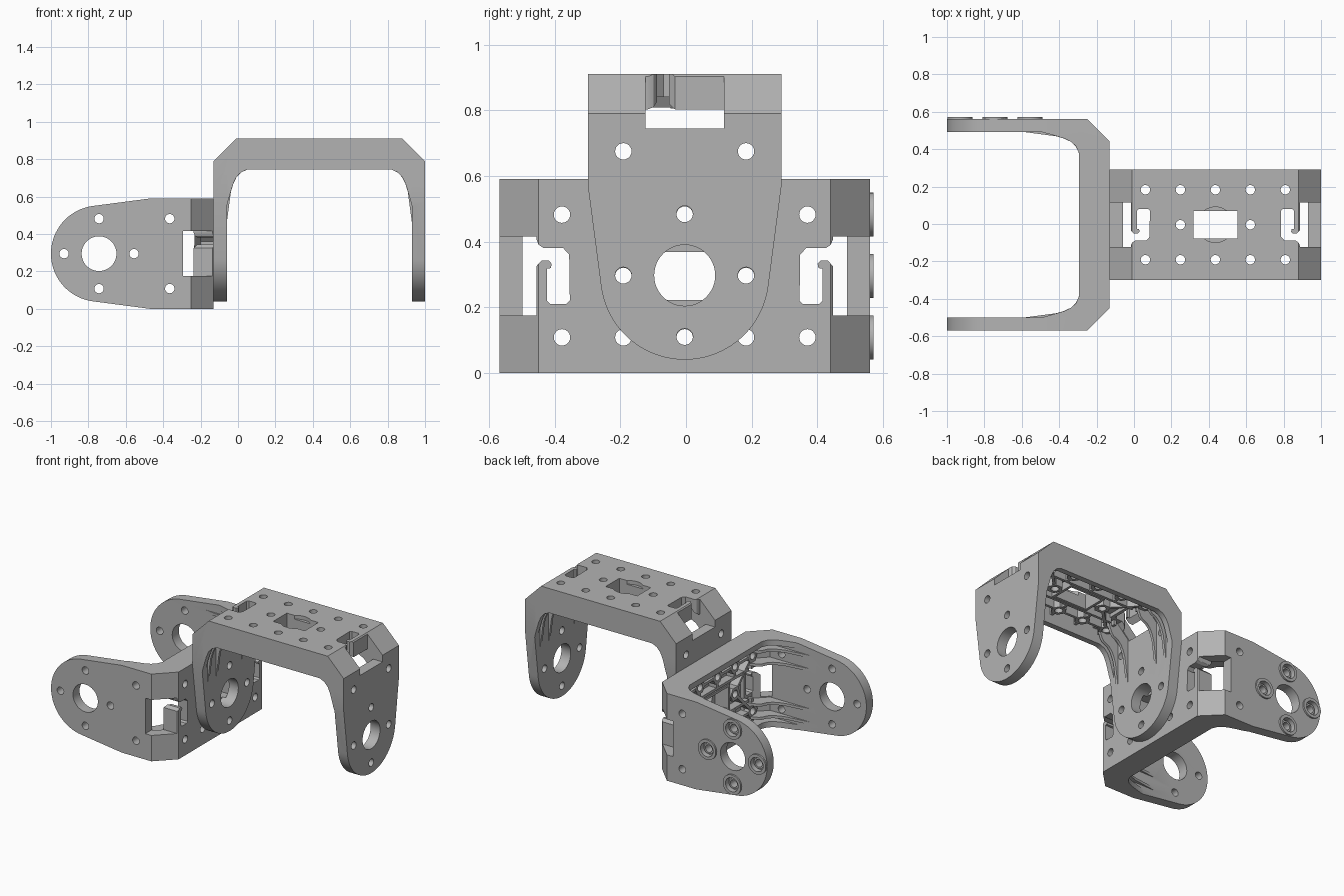
import bpy, bmesh, math
from mathutils import Matrix

cube = bpy.data.objects.get("Cube")
if cube:
    bpy.data.objects.remove(cube)

grey = bpy.data.materials.new("plain grey")
grey.use_nodes = True
COLOUR = (0.45, 0.45, 0.45, 1)
grey.diffuse_color = COLOUR
grey.node_tree.nodes["Principled BSDF"].inputs["Base Color"].default_value = COLOUR

# Local frame of a bracket: u along the span, v inward from the web face, w across.
U, V, W = range(3)
HALF, ARM, DEPTH, SIDE = 0.565, 0.07, 0.613, 0.295
PITCH, BORE = 0.187, 0.025


def prism(name, points, axis, lo, hi):
    """Extrude a 2D outline along one local axis."""
    bm = bmesh.new()
    rings = []
    for t in (lo, hi):
        ring = []
        for p in points:
            co = list(p)
            co.insert(axis, t)
            ring.append(bm.verts.new(co))
        bm.faces.new(ring)
        rings.append(ring)
    a, b = rings
    for i in range(len(a)):
        j = (i + 1) % len(a)
        bm.faces.new((a[i], a[j], b[j], b[i]))
    bmesh.ops.recalc_face_normals(bm, faces=bm.faces)
    mesh = bpy.data.meshes.new(name)
    bm.to_mesh(mesh)
    bm.free()
    mesh.materials.append(grey)
    ob = bpy.data.objects.new(name, mesh)
    bpy.context.collection.objects.link(ob)
    return ob


def combine(body, tool, operation):
    mod = body.modifiers.new("combine", "BOOLEAN")
    mod.operation, mod.solver, mod.object = operation, "EXACT", tool
    bpy.context.view_layer.objects.active = body
    bpy.ops.object.modifier_apply(modifier=mod.name)
    bpy.data.objects.remove(tool)


def add(body, *args):
    combine(body, prism("rib", *args), "UNION")


def cut(body, *args):
    combine(body, prism("cutter", *args), "DIFFERENCE")


def disc(a, b, r, n=32, turn=0):
    return [(a + r * math.cos(turn + math.tau * i / n),
             b + r * math.sin(turn + math.tau * i / n)) for i in range(n)]


def rect(a0, a1, b0, b1):
    return [(a0, b0), (a1, b0), (a1, b1), (a0, b1)]


def both(half):
    """Mirror a half outline in u to close it."""
    return half + [(-a, b) for a, b in reversed(half)]


def bar(p, q, t=0.009):
    """Thin strip joining two points."""
    dx, dy = q[0] - p[0], q[1] - p[1]
    n = math.hypot(dx, dy)
    x, y = -dy / n * t, dx / n * t
    return [(p[0] + x, p[1] + y), (q[0] + x, q[1] + y),
            (q[0] - x, q[1] - y), (p[0] - x, p[1] - y)]


# Thin U-shaped shell with chamfered corners
outer = [(0.445, 0), (HALF, 0.12), (HALF, 0.88)]
shell = [(0.495, 0.88), (0.495, 0.15), (0.415, 0.07), (0.33, 0.07), (0.33, 0.045)]
body = prism("upper_bracket", both(outer + shell), W, -SIDE, SIDE)

# Deep rims with filleted inner corners along both long edges
fillet = [(0.495, 0.36), (0.474, 0.285), (0.462, 0.245), (0.445, 0.208),
          (0.42, 0.181), (0.385, 0.165)]
for s in (-1, 1):
    add(body, both(outer + [(0.495, 0.88)] + fillet), W,
        *sorted((s * 0.257, s * SIDE)))

# Corner gussets running out along the arms
gusset = [(0.53, 0.45), (0.495, 0.45)] + [(a - 0.001, b) for a, b in fillet[1:]]
gusset += [(0.37, 0.15), (0.35, 0.1), (0.35, 0.03), (0.44, 0.03), (0.53, 0.13)]
for s in (-1, 1):
    for w in (-0.225, -0.135, 0.135, 0.225):
        add(body, [(s * a, b) for a, b in gusset], W, w - 0.009, w + 0.009)

# Honeycomb reinforcement behind the web
web_holes = [(k * PITCH, s * PITCH) for k in range(-2, 3) for s in (-1, 1)]
web_holes += [(-PITCH, 0), (PITCH, 0)]
for u, w in web_holes:
    add(body, disc(u, w, 0.05, 6), V, 0.03, 0.105)
for s in (-1, 1):
    add(body, bar((-0.4, s * PITCH), (0.4, s * PITCH)), V, 0.031, 0.104)
    add(body, bar((-0.34, s * 0.105), (0.34, s * 0.105)), V, 0.031, 0.1)
    for k in (-2, -1, 0, 1, 2):
        add(body, bar((k * PITCH, s * 0.1), (k * PITCH, s * 0.27)), V, 0.031, 0.103)
    for k in (-1, 1):
        add(body, bar((k * PITCH, 0), (k * 2 * PITCH, s * PITCH)), V, 0.031, 0.102)
add(body, rect(-0.135, 0.135, -0.09, 0.09), V, 0.03, 0.101)

# Tapered arms with rounded ends
tip = [(DEPTH + 0.257 * math.cos(math.radians(a)), 0.257 * math.sin(math.radians(a)))
       for a in range(-82, 83, 4)]
outline = [(-0.1, -SIDE), (0.34, -SIDE)] + tip + [(0.34, SIDE), (-0.1, SIDE)]
combine(body, prism("outline", outline, U, -1, 1), "INTERSECT")

# Central opening with a shallow round recess, and web screw holes
cut(body, rect(-0.118, 0.118, -0.073, 0.073), V, -0.1, 0.3)
cut(body, disc(0, 0, 0.095, 48), V, -0.1, 0.025)
for u, w in web_holes:
    cut(body, disc(u, w, BORE, 24), V, -0.1, 0.3)

# Arm bores go through both arms
arm_holes = [(DEPTH + PITCH, 0), (DEPTH - PITCH, 0), (DEPTH, PITCH), (DEPTH, -PITCH)]
cut(body, disc(DEPTH, 0, 0.093, 48), U, -1, 1)
for v, w in arm_holes + [(0.235, PITCH), (0.235, -PITCH)]:
    cut(body, disc(v, w, BORE, 24), U, -1, 1)

# Corner windows and the cable hooks left standing beside them
hook = [(0.47, -0.119), (0.455, -0.119), (0.445, -0.095), (0.43, -0.085),
        (0.37, -0.085), (0.352, -0.065), (0.35, 0.075), (0.36, 0.085),
        (0.41, 0.085), (0.42, 0.075), (0.42, -0.022), (0.408, -0.024),
        (0.405, -0.037), (0.415, -0.048), (0.435, -0.048), (0.452, -0.03), (0.47, -0.03)]
for s in (-1, 1):
    cut(body, rect(*sorted((s * 0.452, s * 0.7)), -0.12, 0.12), V, -0.1, 0.165)
    cut(body, [(s * a, b) for a, b in hook], V, -0.1, 0.163)

# Second bracket lies on its side, with raised screw seats on one arm
side = body.copy()
side.data = body.data.copy()
side.name = "side_bracket"
bpy.context.collection.objects.link(side)
for v, w in arm_holes:
    add(side, disc(v, w, 0.067, 40), U, -HALF - 0.011, -HALF + 0.03)
    cut(side, disc(v, w, 0.047, 32), U, -HALF - 0.1, -HALF + 0.025)
    add(side, disc(v, w, 0.036, 32), U, -HALF + 0.01, -HALF + 0.04)
    cut(side, disc(v, w, BORE, 24), U, -HALF - 0.1, -HALF + 0.1)

body.data.transform(Matrix(((1, 0, 0, 0.435), (0, 0, 1, -0.004),
                            (0, -1, 0, 0.91), (0, 0, 0, 1))))
side.data.transform(Matrix(((0, -1, 0, -0.13), (-1, 0, 0, -0.004),
                            (0, 0, -1, SIDE), (0, 0, 0, 1))))

bpy.ops.object.select_all(action="DESELECT")
for ob in (body, side):
    ob.select_set(True)
bpy.context.view_layer.objects.active = body
bpy.ops.object.shade_smooth_by_angle(angle=math.radians(25))
